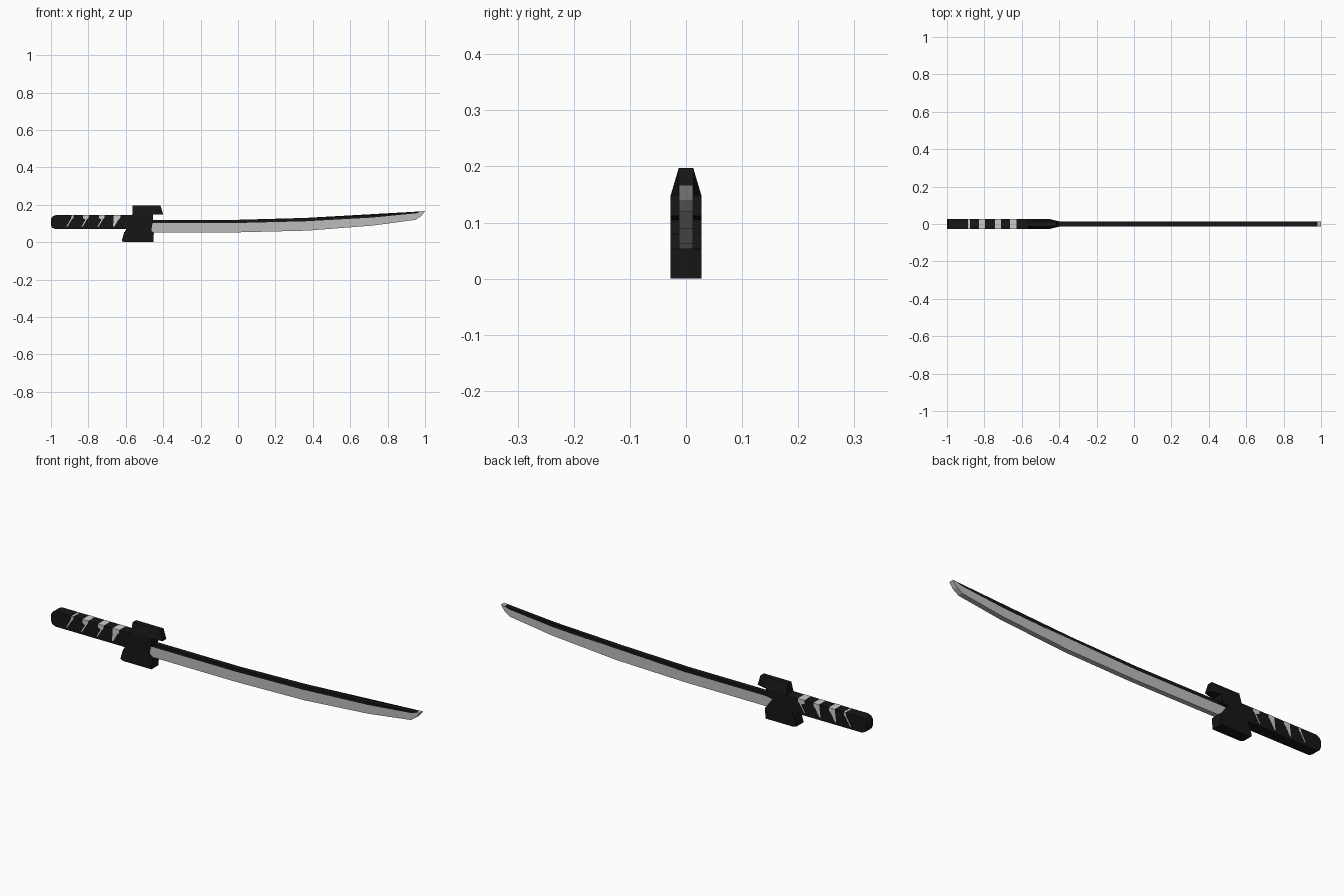
import bpy, bmesh


def material(name, v):
    m = bpy.data.materials.new(name)
    m.diffuse_color = (v, v, v, 1)
    return m


BLACK = material("black", 0.008)
STEEL = material("steel", 0.5)
WHITE = material("wrap_gap", 0.65)


def prism(name, pts, half, mat):
    """Side outline (x, z) or (x, z, half width), mirrored across y = 0."""
    bm = bmesh.new()
    sides = []
    for s in (-1, 1):
        sides.append([bm.verts.new((p[0], s * (p[2] if len(p) > 2 else half), p[1])) for p in pts])
    a, b = sides
    caps = [bm.faces.new(a), bm.faces.new(b[::-1])]
    n = len(pts)
    for i in range(n):
        j = (i + 1) % n
        bm.faces.new((a[j], a[i], b[i], b[j]))
    bmesh.ops.triangulate(bm, faces=caps)
    bmesh.ops.recalc_face_normals(bm, faces=bm.faces)
    me = bpy.data.meshes.new(name)
    bm.to_mesh(me)
    bm.free()
    me.materials.append(mat)
    ob = bpy.data.objects.new(name, me)
    bpy.context.collection.objects.link(ob)
    return ob


# Blade: dark spine above a pale cutting edge
spine_top = [(-0.49, 0.12), (0.0, 0.12), (0.36, 0.13), (0.72, 0.145), (0.98, 0.165)]
seam = [(-0.49, 0.103), (0.0, 0.103), (0.36, 0.112), (0.72, 0.132), (0.955, 0.155)]
edge = [(-0.49, 0.053), (0.0, 0.053), (0.37, 0.062), (0.72, 0.089), (0.95, 0.12), (0.98, 0.14)]
prism("blade_spine", spine_top + seam[::-1], 0.0125, BLACK)
prism("blade_edge", seam + [spine_top[-1], (1.0, 0.167)] + edge[::-1], 0.0125, STEEL)

# Handle with chamfered pommel
prism("handle", [(-1, 0.092), (-0.995, 0.078), (-0.975, 0.07), (-0.55, 0.07), (-0.55, 0.145),
                 (-0.975, 0.145), (-0.992, 0.138), (-1, 0.125)], 0.026, BLACK)

# Slanted gaps in the handle wrap: thin on the sides, broad over the top
for i, (x, w) in enumerate([(-0.878, 0.010), (-0.797, 0.032), (-0.712, 0.032), (-0.628, 0.036)]):
    prism(f"wrap_gap_{i + 1}", [(x - 0.040, 0.083), (x - 0.034, 0.083), (x - 0.011, 0.121),
                                (x - 0.002, 0.130), (x, 0.1456), (x - w, 0.1456),
                                (x - max(w, 0.014), 0.129), (x - 0.018, 0.121)], 0.0266, WHITE)

# Guard: collar, tapered upper wing, lower wing
prism("guard_collar", [(-0.565, 0.07), (-0.605, 0.054), (-0.45, 0.05), (-0.465, 0.06), (-0.487, 0.08),
                       (-0.49, 0.105), (-0.455, 0.112), (-0.455, 0.149), (-0.565, 0.149)], 0.0275, BLACK)
prism("guard_upper_wing", [(-0.565, 0.148, 0.0275), (-0.455, 0.148, 0.0275), (-0.40, 0.148, 0.014),
                           (-0.415, 0.197, 0.013), (-0.565, 0.197, 0.013)], 0.0275, BLACK)
prism("guard_lower_wing", [(-0.622, 0.006), (-0.605, 0.0), (-0.452, 0.0), (-0.45, 0.053),
                           (-0.608, 0.055)], 0.0275, BLACK)
